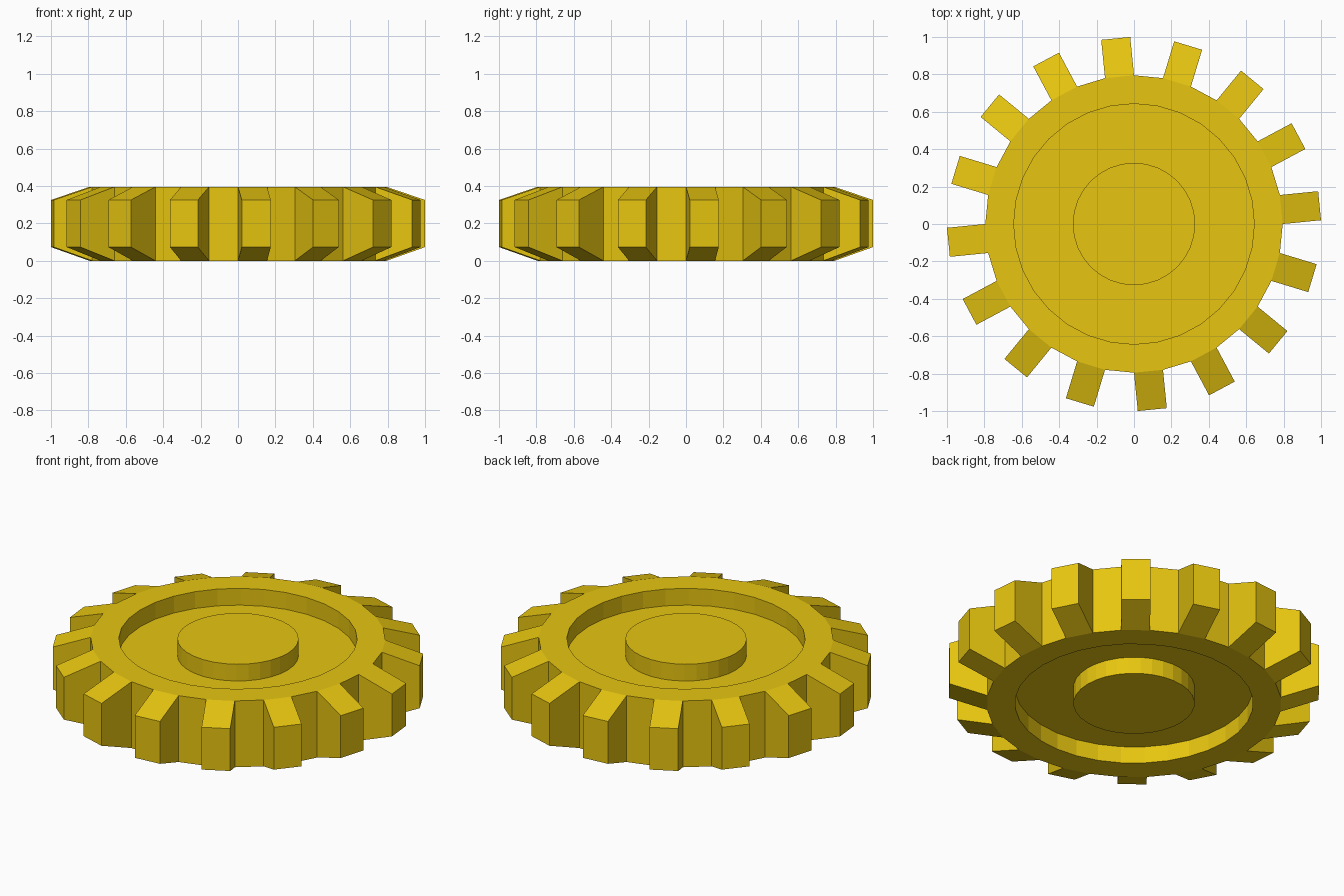
import bpy, bmesh
from math import cos, sin, tau, pi
from mathutils import Vector

if "Cube" in bpy.data.objects:
    bpy.data.objects.remove(bpy.data.objects["Cube"])

SIDES = 32          # every second side carries a tooth
HEIGHT = 0.395
R_BODY, R_TIP = 0.795, 0.997
R_RECESS, R_HUB, DEPTH = 0.643, 0.327, 0.1
TIP_LOW, TIP_HIGH = 0.073, 0.325


def ring(bm, r, z):
    return [bm.verts.new((r * cos(tau * i / SIDES), r * sin(tau * i / SIDES), z))
            for i in range(SIDES)]


def bridge(bm, a, b):
    return [bm.faces.new((a[i], a[(i + 1) % SIDES], b[(i + 1) % SIDES], b[i]))
            for i in range(SIDES)]


bm = bmesh.new()

# Body: profile from underside hub, around the rim, to the top hub
profile = [(R_HUB, 0), (R_HUB, DEPTH), (R_RECESS, DEPTH), (R_RECESS, 0), (R_BODY, 0),
           (R_BODY, HEIGHT), (R_RECESS, HEIGHT), (R_RECESS, HEIGHT - DEPTH),
           (R_HUB, HEIGHT - DEPTH), (R_HUB, HEIGHT)]
rings = [ring(bm, r, z) for r, z in profile]
bands = [bridge(bm, a, b) for a, b in zip(rings, rings[1:])]
bm.faces.new(rings[0][::-1])
bm.faces.new(rings[-1])

# Teeth: extrude alternate rim faces outward and taper their height
reach = R_TIP - R_BODY * cos(pi / SIDES)
for i in range(0, SIDES, 2):
    angle = tau * (i + 0.5) / SIDES
    out = Vector((cos(angle), sin(angle), 0)) * reach
    tip = bmesh.ops.extrude_discrete_faces(bm, faces=[bands[4][i]])["faces"][0]
    for v in tip.verts:
        v.co += out
        v.co.z = TIP_HIGH if v.co.z > HEIGHT / 2 else TIP_LOW

bmesh.ops.remove_doubles(bm, verts=bm.verts, dist=0.0001)
bmesh.ops.recalc_face_normals(bm, faces=bm.faces)
mesh = bpy.data.meshes.new("gear")
bm.to_mesh(mesh)
bm.free()

gear = bpy.data.objects.new("gear", mesh)
bpy.context.collection.objects.link(gear)

# Yellow finish
yellow = bpy.data.materials.new("yellow")
yellow.diffuse_color = (0.8, 0.56, 0.005, 1)
yellow.use_nodes = True
yellow.node_tree.nodes["Principled BSDF"].inputs["Base Color"].default_value = yellow.diffuse_color
mesh.materials.append(yellow)
